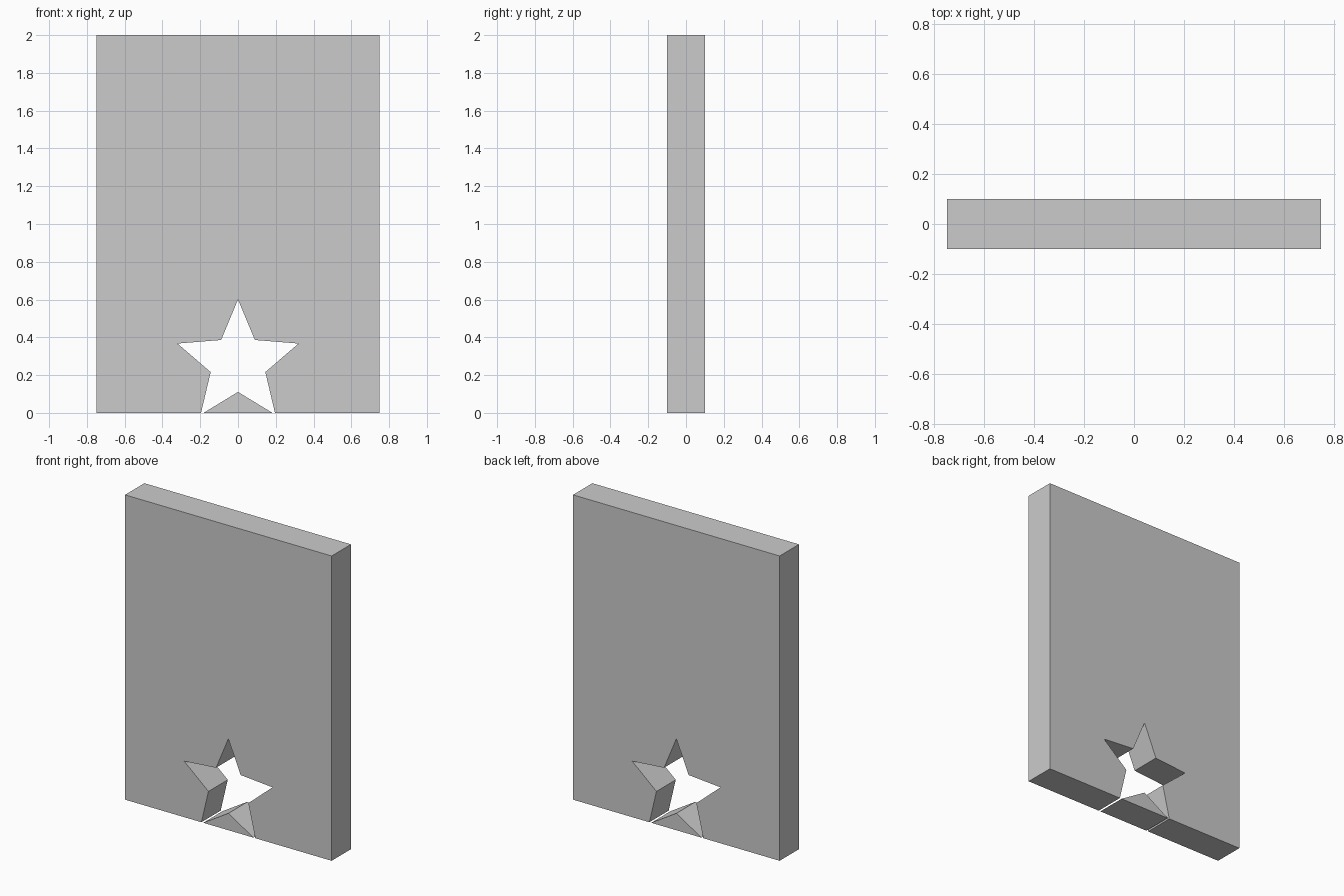
import bpy, bmesh
from math import sin, cos, pi

if "Cube" in bpy.data.objects:
    bpy.data.objects.remove(bpy.data.objects["Cube"])

HALF_W, HEIGHT, HALF_T = 0.75, 2.0, 0.1
CENTRE_Z, R_OUT, R_IN = 0.263, 0.337, 0.152


def extrude_profile(name, points):
    """Extrude an x-z outline through the panel thickness."""
    bm = bmesh.new()
    face = bm.faces.new([bm.verts.new((x, -HALF_T, z)) for x, z in points])
    out = bmesh.ops.extrude_face_region(bm, geom=[face])
    moved = [g for g in out["geom"] if isinstance(g, bmesh.types.BMVert)]
    bmesh.ops.translate(bm, verts=moved, vec=(0, 2 * HALF_T, 0))
    bmesh.ops.recalc_face_normals(bm, faces=bm.faces)
    mesh = bpy.data.meshes.new(name)
    bm.to_mesh(mesh)
    bm.free()
    obj = bpy.data.objects.new(name, mesh)
    bpy.context.collection.objects.link(obj)
    return obj


def star_point(i):
    r = R_IN if i % 2 else R_OUT
    a = pi / 2 - i * pi / 5
    return r * cos(a), CENTRE_Z + r * sin(a)


def at_ground(p, q):
    t = p[1] / (p[1] - q[1])
    return p[0] + t * (q[0] - p[0]), 0.0


# Right half of the star, its lower tip cut off by the ground
star = [star_point(i) for i in range(6)]
outer_foot = at_ground(star[3], star[4])
inner_foot = at_ground(star[5], star[4])

# Panel with the star opening through its bottom edge
right = star[1:4] + [outer_foot, (HALF_W, 0), (HALF_W, HEIGHT)]
left = [(-x, z) for x, z in reversed(right)]
extrude_profile("panel", [star[0]] + right + left)

# Wedge left standing between the two lower star points
extrude_profile("star_wedge", [star[5], inner_foot, (-inner_foot[0], 0)])
